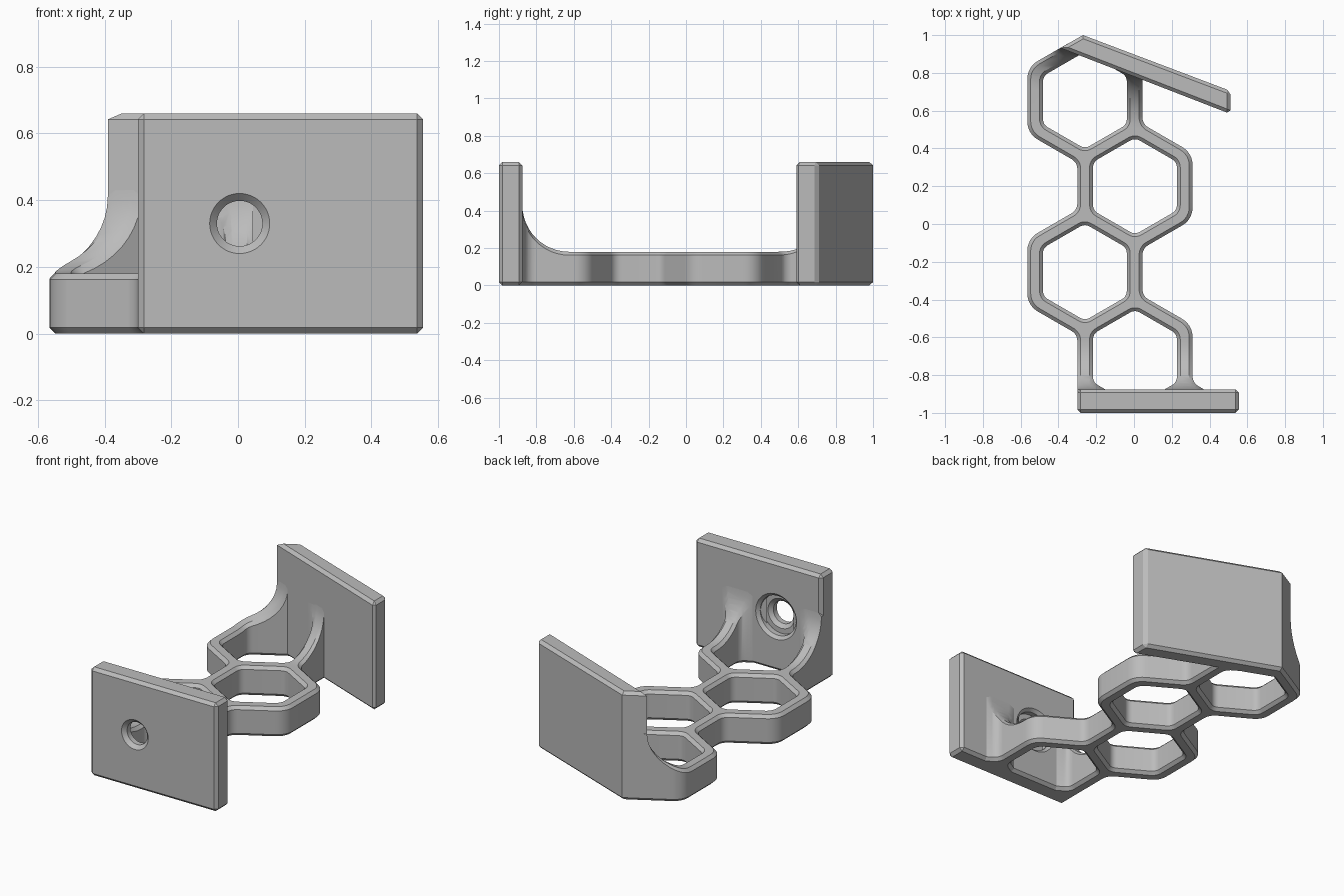
import bpy, bmesh, math
from mathutils import Vector

old = bpy.data.objects.get("Cube")
if old:
    bpy.data.objects.remove(old, do_unlink=True)

GREY = (0.5, 0.5, 0.5, 1)
mat = bpy.data.materials.new("plain grey")
mat.use_nodes = True
mat.diffuse_color = GREY
mat.node_tree.nodes["Principled BSDF"].inputs["Base Color"].default_value = GREY

CHAMFER, WEB, HEIGHT, FILLET = 0.018, 0.18, 0.66, 0.25
APOTHEM, WALL = 0.222, 0.083


def add_object(name, mesh):
    obj = bpy.data.objects.new(name, mesh)
    bpy.context.scene.collection.objects.link(obj)
    mesh.materials.clear()
    mesh.materials.append(mat)
    return obj


def smooth(mesh):
    mesh.shade_smooth()
    mesh.set_sharp_from_angle(angle=math.radians(30))


def rounded(points, radius, steps=6):
    """Replace every corner of a polygon by an arc."""
    out, n = [], len(points)
    for i in range(n):
        p = Vector(points[i])
        a = (Vector(points[i - 1]) - p).normalized()
        b = (Vector(points[(i + 1) % n]) - p).normalized()
        half = a.angle(b) / 2
        convex = a.x * b.y - a.y * b.x < 0
        r = radius if convex else 0.06
        centre = p + (a + b).normalized() * r / math.sin(half)
        start = p + a * r / math.tan(half) - centre
        end = p + b * r / math.tan(half) - centre
        sweep = start.angle_signed(end)
        for k in range(steps + 1):
            t = -sweep * k / steps
            c, s = math.cos(t), math.sin(t)
            out.append(centre + Vector((start.x * c - start.y * s,
                                        start.x * s + start.y * c)))
    return out


def hexagon(x, y, apothem):
    r = apothem / math.cos(math.pi / 6)
    return [(x + r * math.cos(a), y + r * math.sin(a))
            for a in (math.pi / 6 + k * math.pi / 3 for k in range(6))]


# Honeycomb cells in two staggered columns
LEFT, RIGHT = -0.26, 0.005
cells = [(LEFT, 0.655), (RIGHT, 0.2), (LEFT, -0.255), (RIGHT, -0.71)]
outer = APOTHEM + WALL
side = outer / math.sqrt(3)
drop = (outer - (LEFT + outer)) / math.sqrt(3)
xr, xl = RIGHT + outer, LEFT - outer
nr, nl = LEFT + outer, RIGHT - outer
drop = (xr - nr) / math.sqrt(3)
top, upper, lower, bottom = (c[1] for c in cells)

outline = [
    (0.48, -1.2), (0.48, -0.94), (xr, -0.84),
    (xr, bottom + side), (nr, bottom + side + drop),
    (nr, upper - side - drop), (xr, upper - side),
    (xr, upper + side), (nr, upper + side + drop),
    (nr, 1.2), (LEFT, top + 2 * side), (xl, top + side),
    (xl, top - side), (nl, top - side - drop),
    (nl, lower + side + drop), (xl, lower + side),
    (xl, lower - side), (nl, lower - side - drop), (nl, -1.2)]

curve = bpy.data.curves.new("honeycomb_outline", "CURVE")
curve.dimensions = "2D"
curve.fill_mode = "BOTH"
curve.extrude = WEB / 2 - CHAMFER
curve.bevel_depth = CHAMFER
curve.bevel_resolution = 0
curve.offset = -CHAMFER
loops = [rounded(outline, 0.11)]
loops += [rounded(hexagon(x, y, APOTHEM), 0.05) for x, y in cells]
for loop in loops:
    spline = curve.splines.new("POLY")
    spline.points.add(len(loop) - 1)
    for point, co in zip(spline.points, loop):
        point.co = (co.x, co.y, 0, 1)
    spline.use_cyclic_u = True

helper = bpy.data.objects.new("outline_helper", curve)
bpy.context.scene.collection.objects.link(helper)
bpy.context.view_layer.update()
graph = bpy.context.evaluated_depsgraph_get()
web = bpy.data.meshes.new_from_object(helper.evaluated_get(graph))
bpy.data.objects.remove(helper, do_unlink=True)

# Footprint of the slanted plate
slant = [(-0.39, 0.932), (-0.27, 1.0), (0.51, 0.705), (0.51, 0.583)]
edge = Vector(slant[3]) - Vector(slant[0])
inward = Vector((edge.y, -edge.x, 0)).normalized()
walls = [(Vector((0, -0.875, 0)), Vector((0, 1, 0))),
         (Vector((*slant[0], 0)), inward)]

# Raise the top of the honeycomb in a round fillet toward both plates
bm = bmesh.new()
bm.from_mesh(web)
bmesh.ops.translate(bm, verts=bm.verts, vec=(0, 0, WEB / 2))
bmesh.ops.remove_doubles(bm, verts=bm.verts, dist=0.0001)


def slice_mesh(co, no, clear=False):
    bmesh.ops.bisect_plane(bm, geom=bm.verts[:] + bm.edges[:] + bm.faces[:],
                           plane_co=co, plane_no=no, clear_inner=clear)


for co, no in walls:
    slice_mesh(co - no * 0.04, no, True)
    for k in range(13):
        slice_mesh(co + no * FILLET * (1 - math.cos(math.pi * k / 24)), no)
for v in bm.verts:
    if v.co.z > WEB / 2:
        rise = 0
        for co, no in walls:
            d = min(max((v.co - co).dot(no), 0), FILLET)
            rise += FILLET - math.sqrt(FILLET ** 2 - (FILLET - d) ** 2)
        v.co.z += rise
bmesh.ops.recalc_face_normals(bm, faces=bm.faces)
bm.to_mesh(web)
bm.free()
add_object("honeycomb_web", web)
smooth(web)


def plate(name, footprint, keep_sharp=()):
    """Upright plate with chamfered edges."""
    bm = bmesh.new()
    base = bm.faces.new([bm.verts.new((x, y, 0)) for x, y in footprint])
    up = bmesh.ops.extrude_face_region(bm, geom=[base])["geom"]
    bmesh.ops.translate(bm, vec=(0, 0, HEIGHT),
                        verts=[g for g in up if isinstance(g, bmesh.types.BMVert)])
    bmesh.ops.recalc_face_normals(bm, faces=bm.faces)
    sharp = [Vector(footprint[i]) for i in keep_sharp]
    edges = [e for e in bm.edges if not any(
        all((v.co.xy - s).length < 0.001 for v in e.verts) for s in sharp)]
    bmesh.ops.bevel(bm, geom=edges, offset=CHAMFER, segments=1,
                    affect="EDGES", profile=0.5)
    mesh = bpy.data.meshes.new(name)
    bm.to_mesh(mesh)
    bm.free()
    return add_object(name, mesh)


plate("slanted_back_plate", slant, keep_sharp=(0, 1))
front = plate("front_plate", [(-0.3, -1), (0.555, -1), (0.555, -0.875), (-0.3, -0.875)])

# Stepped screw hole, turned around the y axis
profile = [(-1.02, 0.11), (-0.978, 0.068), (-0.945, 0.068), (-0.925, 0.09),
           (-0.925, 0.12), (-0.893, 0.12), (-0.855, 0.158)]
SIDES = 48
bm = bmesh.new()
rings = [[bm.verts.new((0.005 + r * math.cos(a), y, 0.33 + r * math.sin(a)))
          for a in (math.tau * k / SIDES for k in range(SIDES))]
         for y, r in profile]
for a, b in zip(rings, rings[1:]):
    for k in range(SIDES):
        j = (k + 1) % SIDES
        bm.faces.new((a[k], a[j], b[j], b[k]))
bm.faces.new(rings[0])
bm.faces.new(rings[-1])
bmesh.ops.recalc_face_normals(bm, faces=bm.faces)
mesh = bpy.data.meshes.new("screw_hole_cutter")
bm.to_mesh(mesh)
bm.free()
cutter = add_object("screw_hole_cutter", mesh)
cut = front.modifiers.new("screw_hole", "BOOLEAN")
cut.operation = "DIFFERENCE"
cut.solver = "EXACT"
cut.object = cutter
bpy.context.view_layer.update()
graph = bpy.context.evaluated_depsgraph_get()
front_mesh = bpy.data.meshes.new_from_object(front.evaluated_get(graph))
front.modifiers.clear()
front.data = front_mesh
bpy.data.objects.remove(cutter, do_unlink=True)
smooth(front_mesh)
